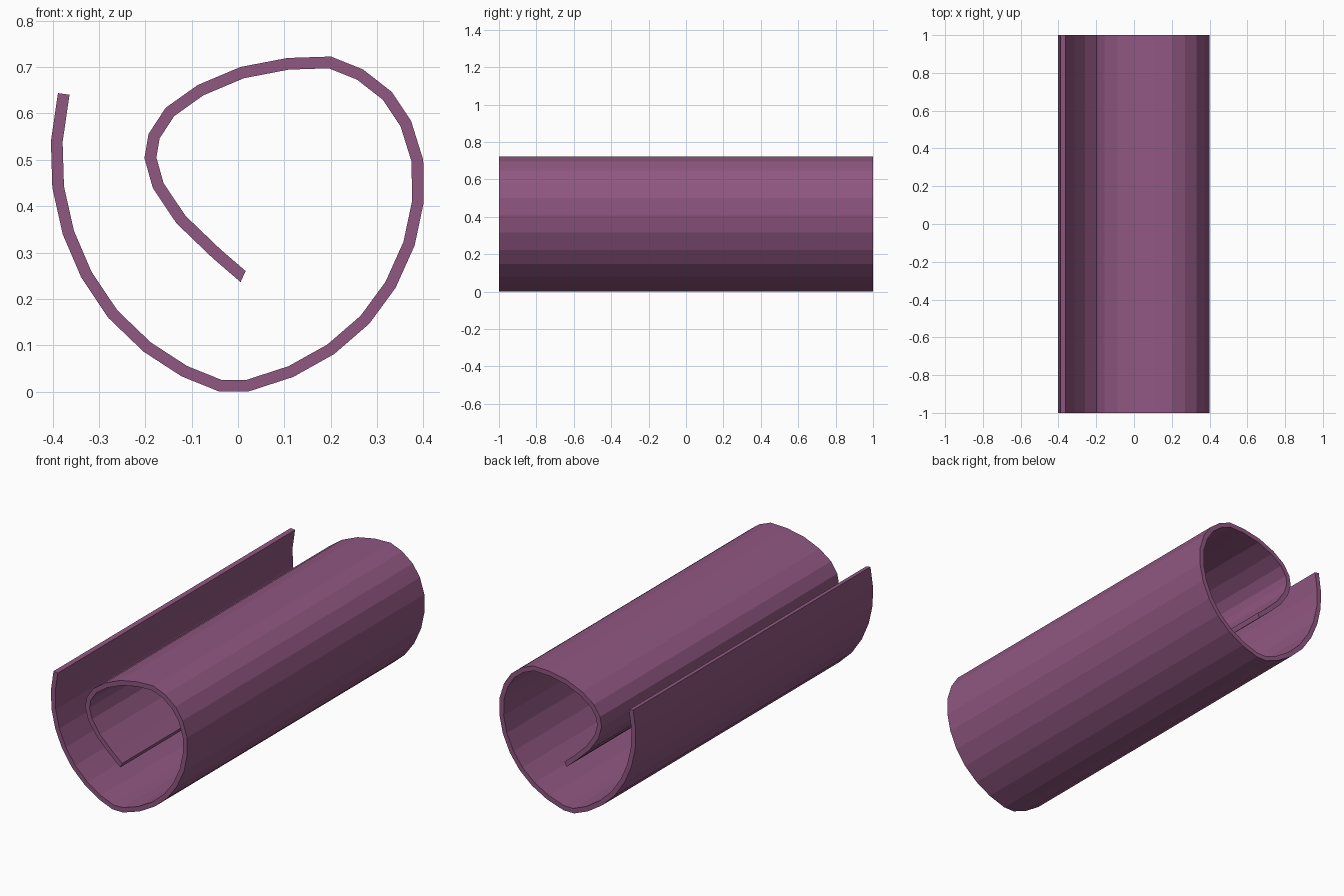
import bpy, bmesh
from mathutils import Vector

if "Cube" in bpy.data.objects:
    bpy.data.objects.remove(bpy.data.objects["Cube"])

THICK = 0.0252
HALF_LEN = 1.0

# Centre line of the curled sheet in x, z, from the outer lip to the inner lip
PATH = [(-.376, .644), (-.391, .541), (-.388, .443), (-.366, .345), (-.327, .254),
        (-.270, .169), (-.196, .098), (-.116, .046), (-.038, .0145), (.020, .0145),
        (.114, .045), (.200, .093), (.274, .157), (.329, .232), (.369, .321),
        (.388, .411), (.387, .500), (.362, .580), (.322, .640), (.263, .686),
        (.198, .712), (.108, .709), (.009, .690), (-.081, .652), (-.147, .605),
        (-.181, .553), (-.189, .506), (-.172, .446), (-.123, .373), (-.047, .300),
        (.011, .250)]


def offset_sides(points, thick, end_normal):
    """Mitred offsets of an open polyline to both sides."""
    pts = [Vector(p) for p in points]
    norms = []
    for a, b in zip(pts, pts[1:]):
        d = (b - a).normalized()
        norms.append(Vector((-d.y, d.x)))
    left, right = [], []
    for i, p in enumerate(pts):
        n0 = norms[max(i - 1, 0)]
        n1 = norms[min(i, len(norms) - 1)]
        m = (n0 + n1).normalized()
        if i == len(pts) - 1:
            m = end_normal.normalized()
        off = m * (thick / 2 / m.dot(n0))
        left.append(p + off)
        right.append(p - off)
    return left, right


left, right = offset_sides(PATH, THICK, Vector((.41, .91)))
low = min(p.y for p in left + right)

# Sheet: a strip of quads across the thickness, extruded along y
bm = bmesh.new()
rows = [(bm.verts.new((a.x, -HALF_LEN, a.y - low)), bm.verts.new((b.x, -HALF_LEN, b.y - low)))
        for a, b in zip(left, right)]
strip = [bm.faces.new((a0, b0, b1, a1)) for (a0, b0), (a1, b1) in zip(rows, rows[1:])]
ext = bmesh.ops.extrude_face_region(bm, geom=strip, use_keep_orig=True)
bmesh.ops.translate(bm, vec=(0, 2 * HALF_LEN, 0),
                    verts=[g for g in ext["geom"] if isinstance(g, bmesh.types.BMVert)])
bmesh.ops.recalc_face_normals(bm, faces=bm.faces)
mesh = bpy.data.meshes.new("rolled_sheet")
bm.to_mesh(mesh)
bm.free()
sheet = bpy.data.objects.new("rolled_sheet", mesh)
bpy.context.collection.objects.link(sheet)

# Plum colour
mat = bpy.data.materials.new("plum")
mat.diffuse_color = (.28, .095, .22, 1)
mat.use_nodes = True
mat.node_tree.nodes["Principled BSDF"].inputs["Base Color"].default_value = mat.diffuse_color
mesh.materials.append(mat)
